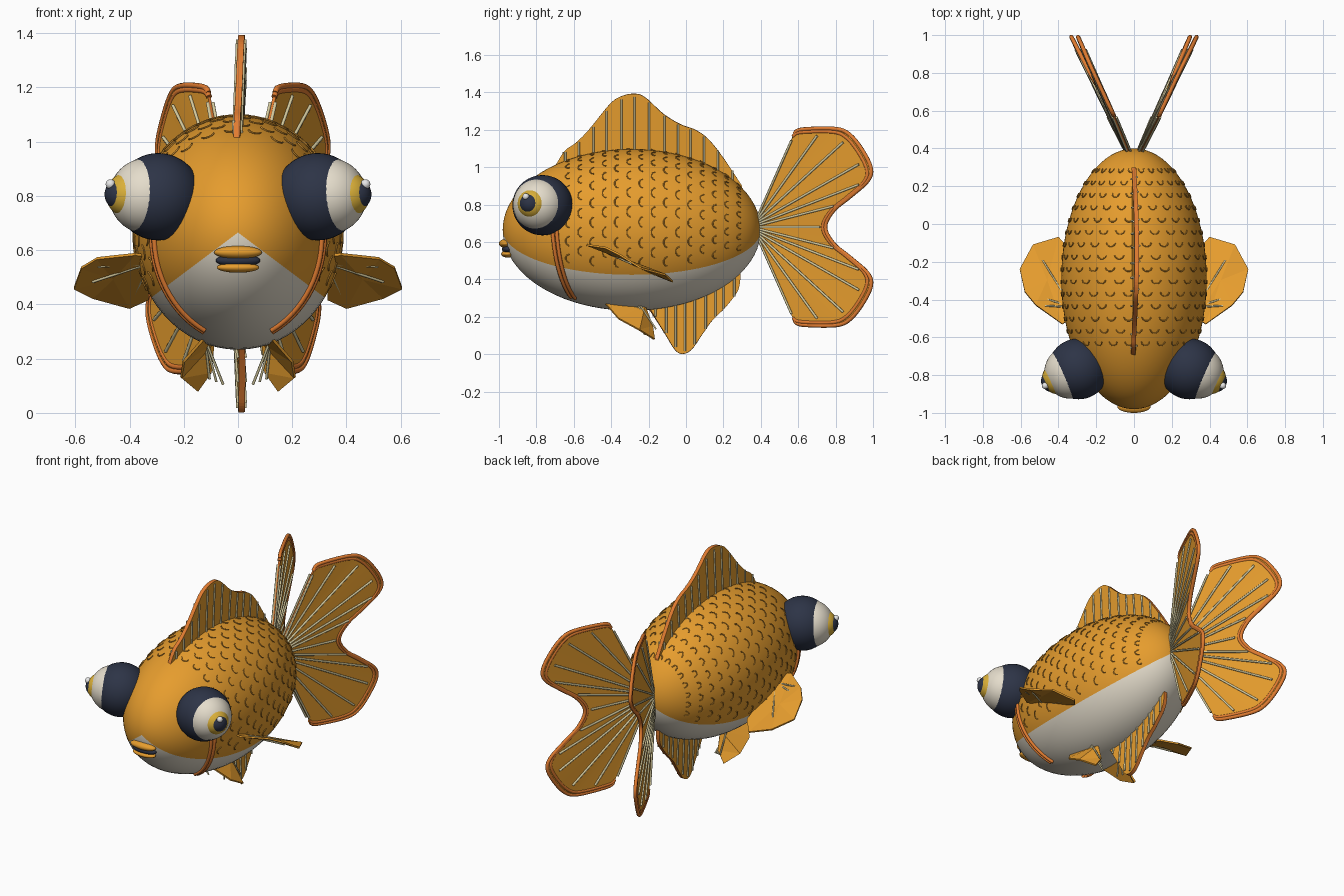
import bpy, bmesh, math
from math import sin, cos, pi, radians
from mathutils import Vector, Matrix

cube = bpy.data.objects.get("Cube")
if cube:
    bpy.data.objects.remove(cube)


def material(name, rgb):
    m = bpy.data.materials.new(name)
    m.use_nodes = True
    m.diffuse_color = (*rgb, 1)
    m.node_tree.nodes["Principled BSDF"].inputs["Base Color"].default_value = (*rgb, 1)
    return m


GOLD = material("golden_orange", (0.79, 0.335, 0.027))
CREAM = material("cream", (0.78, 0.72, 0.60))
NAVY = material("dark_navy", (0.026, 0.034, 0.062))
YELLOW = material("iris_yellow", (0.70, 0.43, 0.04))
WHITE = material("highlight_white", (0.9, 0.9, 0.9))
RIM = material("rim_orange", (0.75, 0.20, 0.03))
RAY = material("ray_khaki", (0.66, 0.59, 0.34))
SCALE = material("scale_bronze", (0.58, 0.26, 0.03))

CENTER = Vector((0, -0.29, 0.665))
RADII = Vector((0.385, 0.69, 0.432))


def add(name, mesh, *mats):
    ob = bpy.data.objects.new(name, mesh)
    bpy.context.collection.objects.link(ob)
    for m in mats:
        mesh.materials.append(m)
    return ob


def ellipsoid(name, center, radii, mat, u=48, v=24):
    """Sphere with its poles along y, stretched to the radii."""
    bm = bmesh.new()
    place = Matrix.Translation(center) @ Matrix.Diagonal((*radii, 1)) @ Matrix.Rotation(pi / 2, 4, 'X')
    bmesh.ops.create_uvsphere(bm, u_segments=u, v_segments=v, radius=1, matrix=place)
    for f in bm.faces:
        f.smooth = True
    mesh = bpy.data.meshes.new(name)
    bm.to_mesh(mesh)
    bm.free()
    return add(name, mesh, mat)


def tubes(name, paths, radius, mat, sides=1):
    """One mesh of round rods that follow the given paths."""
    curve = bpy.data.curves.new(name, 'CURVE')
    curve.dimensions = '3D'
    curve.bevel_depth = radius
    curve.bevel_resolution = sides
    curve.use_fill_caps = True
    for path in paths:
        sp = curve.splines.new('POLY')
        sp.points.add(len(path) - 1)
        for p, co in zip(sp.points, path):
            p.co = (*co, 1)
    temp = bpy.data.objects.new(name + "_path", curve)
    bpy.context.collection.objects.link(temp)
    graph = bpy.context.evaluated_depsgraph_get()
    mesh = bpy.data.meshes.new_from_object(temp.evaluated_get(graph))
    bpy.data.objects.remove(temp)
    mesh.materials.clear()
    return add(name, mesh, mat)


def plate(name, verts, faces, thickness=0.01, edge_mat=GOLD):
    """Thin gold fin whose edge faces take their own material."""
    mesh = bpy.data.meshes.new(name)
    mesh.from_pydata(verts, [], faces)
    ob = add(name, mesh, GOLD, edge_mat)
    mod = ob.modifiers.new("thickness", 'SOLIDIFY')
    mod.thickness = thickness
    mod.offset = 0
    mod.material_offset_rim = 1
    return ob


def loft(name, a, b, thickness):
    """Fin between two edges with equally many points."""
    n = len(a)
    return plate(name, a + b, [(i, i + 1, n + i + 1, n + i) for i in range(n - 1)], thickness, RIM)


def smooth_path(pts, steps=5):
    """Catmull-Rom curve through (y, z) points."""
    pts = [Vector(p) for p in pts]
    ext = [pts[0]] + pts + [pts[-1]]
    out = []
    for i in range(len(pts) - 1):
        p0, p1, p2, p3 = ext[i:i + 4]
        for k in range(steps):
            t = k / steps
            out.append(0.5 * (2 * p1 + (p2 - p0) * t + (2 * p0 - 5 * p1 + 4 * p2 - p3) * t * t
                              + (3 * p1 - p0 - 3 * p2 + p3) * t ** 3))
    return out + [pts[-1]]


def surface(y, ang, lift=0.0):
    """Point on the body at length y and angle around it."""
    k = math.sqrt(max(0.0, 1 - ((y - CENTER.y) / RADII.y) ** 2))
    return Vector(((RADII.x * k + lift) * cos(ang), y, CENTER.z + (RADII.z * k + lift) * sin(ang)))


# Body with a cream belly
body = ellipsoid("body", CENTER, RADII, GOLD, 64, 40)
body.data.materials.append(CREAM)
for f in body.data.polygons:
    d = f.center - CENTER
    if math.atan2(d.z / RADII.z, abs(d.x) / RADII.x) < radians(-33.75):
        f.material_index = 1

# Scales: staggered rows of small arcs
arcs = []
for row in range(15):
    y = -0.62 + row * 0.0655
    for col in range(16):
        ang = radians(-24 + 14.8 * (col + 0.5 * (row % 2)))
        arcs.append([surface(y - 0.024 * cos(t), ang + 0.068 * sin(t), 0.002)
                     for t in [radians(a) for a in range(-80, 81, 32)]])
tubes("scales", arcs, 0.0032, SCALE)

# Mouth
ellipsoid("upper_lip", (0, -0.966, 0.592), (0.088, 0.034, 0.024), GOLD)
ellipsoid("lower_lip", (0, -0.954, 0.536), (0.078, 0.034, 0.019), GOLD)
ellipsoid("mouth_gap", (0, -0.952, 0.562), (0.082, 0.032, 0.024), NAVY)


def center_fin(name, edge, root, ray_count):
    """Upright fin with a slight wave, a coloured edge and upright rays."""
    path = smooth_path(edge)
    top = [Vector((0.015 * cos((p.x + 0.15) * 3.6), p.x, p.y)) for p in path]
    base = [Vector((0, p.x, root(p.x))) for p in path]
    loft(name, top, base, 0.024)
    rays = []
    for i in range(ray_count):
        y = edge[0][0] + (edge[-1][0] - edge[0][0]) * (i + 0.7) / (ray_count + 0.4)
        k = min(range(len(top)), key=lambda j: abs(top[j].y - y))
        for s in (-1, 1):
            off = Vector((0.014 * s, 0.005 * s, 0))
            rays.append([base[k] + off, base[k].lerp(top[k], 0.95) + off])
    tubes(name + "_rays", rays, 0.006, RAY)


# Dorsal and anal fins
center_fin("dorsal_fin",
           [(-0.7, 1.0), (-0.65, 1.085), (-0.59, 1.13), (-0.52, 1.20), (-0.41, 1.335), (-0.35, 1.378),
            (-0.28, 1.393), (-0.22, 1.375), (-0.12, 1.285), (-0.03, 1.23), (0.05, 1.20),
            (0.12, 1.15), (0.20, 1.05), (0.3, 0.90)],
           lambda y: surface(y, pi / 2).z - 0.04, 13)
center_fin("anal_fin",
           [(-0.2, 0.25), (-0.11, 0.105), (-0.06, 0.025), (-0.02, 0.002), (0.03, 0.025),
            (0.09, 0.11), (0.14, 0.18), (0.21, 0.25), (0.275, 0.335), (0.29, 0.40)],
           lambda y: surface(y, -pi / 2).z + 0.04, 9)

# Upper half of the tail outline, mirrored about its middle height
TAIL_Z = 0.68
half = [(0.58, 0.50), (0.62, 0.522), (0.80, 0.525), (0.88, 0.49), (0.95, 0.40), (0.99, 0.31),
        (0.97, 0.245), (0.88, 0.165), (0.79, 0.09)]
tail = half + [(0.745, 0.0)] + [(y, -h) for y, h in reversed(half)]
pectoral = [(0.33, -0.50, 0.58), (0.38, -0.53, 0.585), (0.52, -0.43, 0.57), (0.578, -0.36, 0.535),
            (0.605, -0.24, 0.46), (0.535, -0.11, 0.425), (0.40, -0.07, 0.388), (0.33, -0.15, 0.42)]
pelvic = [(0.13, -0.43, 0.27), (0.20, -0.36, 0.19), (0.21, -0.25, 0.13),
          (0.15, -0.17, 0.08), (0.10, -0.18, 0.15), (0.09, -0.22, 0.26)]

for s, side in ((1, "left"), (-1, "right")):
    mir = lambda p: Vector((p[0] * s, p[1], p[2]))

    # Eye: socket, ball, iris, pupil and highlight
    for part, c, r, m in (("socket", (0.294, -0.767, 0.797), 0.161, NAVY),
                          ("ball", (0.335, -0.785, 0.800), 0.140, CREAM),
                          ("iris", (0.403, -0.817, 0.804), 0.084, YELLOW),
                          ("pupil", (0.433, -0.831, 0.806), 0.059, NAVY),
                          ("highlight", (0.470, -0.856, 0.843), 0.018, WHITE)):
        ellipsoid(f"{side}_eye_{part}", mir(c), (r, r, r), m)

    # Gill cover edge
    gill = [[mir(surface(-0.715 + off + 0.10 * t * t, radians(10 - 79 * t), 0.005))
             for t in [i / 16 for i in range(17)]] for off in (0, 0.022)]
    tubes(f"{side}_gill_edge", gill, 0.010, RIM, 2)

    # Tail fin: both fins sway the same way above and below the middle
    place = lambda y, h: (mir((0.03 + 0.465 * (y - 0.38), y, TAIL_Z + h))
                          + Vector((0.018 * sin(h * pi / 0.7), 0, 0)))
    edge = [place(*p) for p in smooth_path(tail)]
    n = len(edge)
    root = [place(0.38, 0.05 - 0.1 * i / (n - 1)) for i in range(n)]
    loft(f"{side}_tail_fin", edge, root, 0.012)
    inner = [e.lerp(r, 0.033) for e, r in zip(edge, root)]
    tubes(f"{side}_tail_rim", [edge, inner], 0.011, RIM, 2)
    rays = []
    for i in range(13):
        k = round(i * (n - 1) / 12)
        for w in (-0.010, 0.010):
            rays.append([root[k] + Vector((w, 0, 0)), root[k].lerp(edge[k], 0.92) + Vector((w, 0, 0))])
    tubes(f"{side}_tail_rays", rays, 0.0065, RAY)

    # Pectoral fin: flat fan around a middle point
    pts = [mir(p) for p in pectoral]
    hub = sum(pts, Vector()) / len(pts)
    count = len(pts)
    plate(f"{side}_pectoral_fin", pts + [hub], [(i, (i + 1) % count, count) for i in range(count)])
    start = mir((0.33, -0.44, 0.55))
    tubes(f"{side}_pectoral_rays",
          [[start, start.lerp(p, 0.75)] for p in pts[2:7]], 0.005, RAY)

    # Pelvic fin and its loose rays
    pts = [mir(p) for p in pelvic]
    plate(f"{side}_pelvic_fin", pts, [(0, 1, 5), (1, 2, 5), (2, 4, 5), (2, 3, 4)])
    tubes(f"{side}_pelvic_rays",
          [[mir((0.12, -0.28 + 0.01 * i, 0.27)), mir((0.055 + 0.025 * i, -0.22 + 0.02 * i, 0.105 + 0.01 * i))]
           for i in range(4)], 0.005, RAY)
